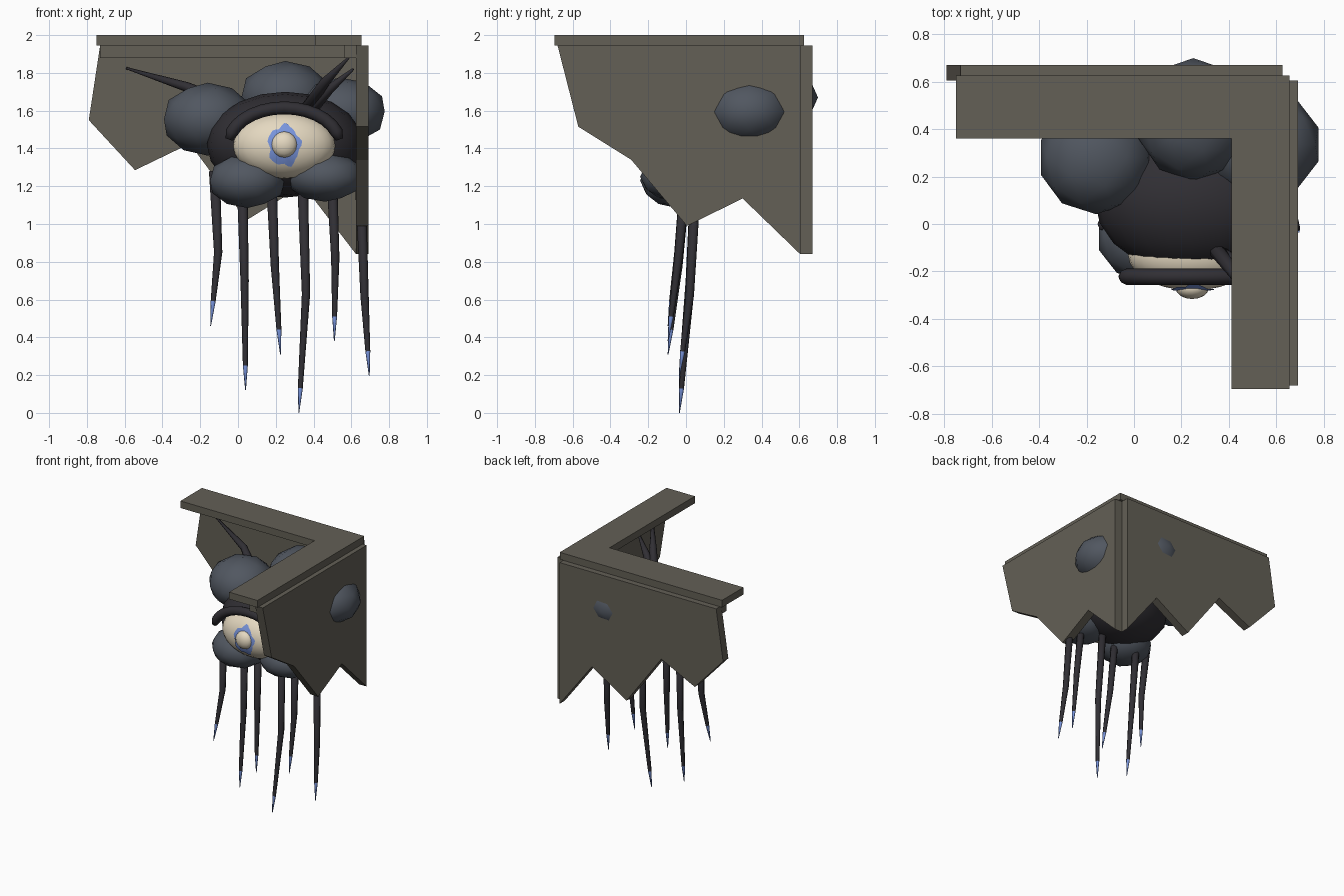
import bpy, bmesh, math
from mathutils import Vector, Matrix

if "Cube" in bpy.data.objects:
    bpy.data.objects.remove(bpy.data.objects["Cube"])


def material(name, rgb):
    m = bpy.data.materials.new(name)
    m.diffuse_color = (*rgb, 1)
    m.use_nodes = True
    m.node_tree.nodes["Principled BSDF"].inputs["Base Color"].default_value = m.diffuse_color
    return m


STONE = material("stone", (0.125, 0.115, 0.092))
SLATE = material("slate_flesh", (0.082, 0.095, 0.118))
DARK = material("dark_flesh", (0.030, 0.028, 0.034))
CREAM = material("cream_eye", (0.78, 0.69, 0.53))
BLUE = material("blue", (0.19, 0.30, 0.72))


def finish(name, bm, mats, smooth=False):
    bmesh.ops.recalc_face_normals(bm, faces=bm.faces)
    me = bpy.data.meshes.new(name)
    for f in bm.faces:
        f.smooth = smooth
    bm.to_mesh(me)
    bm.free()
    for m in mats:
        me.materials.append(m)
    ob = bpy.data.objects.new(name, me)
    bpy.context.collection.objects.link(ob)
    return ob


def prism(name, pts, move):
    """Extrude a closed outline along a vector."""
    bm = bmesh.new()
    face = bm.faces.new([bm.verts.new(p) for p in pts])
    ext = bmesh.ops.extrude_face_region(bm, geom=[face])
    verts = [g for g in ext["geom"] if isinstance(g, bmesh.types.BMVert)]
    bmesh.ops.translate(bm, verts=verts, vec=move)
    bmesh.ops.triangulate(bm, faces=[f for f in bm.faces if len(f.verts) > 4])
    return finish(name, bm, [STONE])


def box(name, lo, hi):
    x0, y0, z0 = lo
    x1, y1, z1 = hi
    return prism(name, [(x0, y0, z0), (x1, y0, z0), (x1, y1, z0), (x0, y1, z0)],
                 (0, 0, z1 - z0))


def ball(name, centre, radii, mat, segs=0):
    """Ellipsoid: faceted ico sphere, or a rounder one with its poles on y."""
    bm = bmesh.new()
    if segs:
        bmesh.ops.create_uvsphere(bm, u_segments=segs, v_segments=segs // 2, radius=1)
        bmesh.ops.rotate(bm, verts=bm.verts, matrix=Matrix.Rotation(math.pi / 2, 3, "X"))
    else:
        bmesh.ops.create_icosphere(bm, subdivisions=2, radius=1.015)
    bmesh.ops.scale(bm, verts=bm.verts, vec=radii)
    bmesh.ops.translate(bm, verts=bm.verts, vec=centre)
    return finish(name, bm, [mat], True)


def tube(name, path, radii, mats, tip_from=None, sides=8):
    """Tapered tube through points; rings from tip_from on use the second material."""
    bm = bmesh.new()
    path = [Vector(p) for p in path]
    rings = []
    for i, p in enumerate(path):
        d = (path[min(i + 1, len(path) - 1)] - path[max(i - 1, 0)]).normalized()
        u = d.cross(Vector((0, 1, 0))).normalized()
        v = d.cross(u)
        rings.append([bm.verts.new(p + radii[i] * (math.cos(a) * u + math.sin(a) * v))
                      for a in (2 * math.pi * k / sides for k in range(sides))])
    for i in range(len(rings) - 1):
        for k in range(sides):
            j = (k + 1) % sides
            f = bm.faces.new((rings[i][k], rings[i][j], rings[i + 1][j], rings[i + 1][k]))
            f.material_index = int(tip_from is not None and i >= tip_from)
    for r, end in ((rings[0], 0), (rings[-1], 1)):
        f = bm.faces.new(r)
        f.material_index = int(tip_from is not None and end)
    return finish(name, bm, mats, True)


# Broken wall panels meeting at the corner
back = [(-0.73, 1.945), (-0.79, 1.55), (-0.545, 1.285), (-0.255, 1.425), (0.045, 1.02),
        (0.345, 1.205), (0.625, 0.84), (0.625, 1.945)]
prism("back_wall", [(x, 0.605, z) for x, z in back], (0, 0.065, 0))
side = [(-0.68, 1.945), (-0.57, 1.515), (-0.29, 1.34), (0.005, 0.99), (0.30, 1.135),
        (0.605, 0.84), (0.605, 1.945)]
prism("side_wall", [(0.625, y, z) for y, z in side], (0.065, 0, 0))

# L-shaped ledge with a trim strip under it
box("back_ledge", (-0.75, 0.36, 1.945), (0.41, 0.625, 2.0))
box("side_ledge", (0.41, -0.695, 1.945), (0.655, 0.625, 2.0))
box("back_trim", (-0.73, 0.54, 1.88), (0.56, 0.605, 1.945))
box("side_trim", (0.56, -0.66, 1.88), (0.625, 0.605, 1.945))

# Body and swollen lobes
ball("body", (0.25, 0.10, 1.42), (0.415, 0.31, 0.28), DARK, 20)
ball("left_lobe", (-0.16, 0.28, 1.555), (0.24, 0.235, 0.19), SLATE)
ball("top_lobe", (0.25, 0.44, 1.67), (0.24, 0.255, 0.19), SLATE)
ball("right_lobe", (0.54, 0.335, 1.595), (0.245, 0.23, 0.178), SLATE)
ball("lower_left_lobe", (0.05, -0.05, 1.23), (0.205, 0.19, 0.143), SLATE)
ball("lower_right_lobe", (0.46, -0.05, 1.25), (0.205, 0.19, 0.13), SLATE)

# Eye and pupil
EYE, EYE_R = Vector((0.245, -0.13, 1.415)), Vector((0.27, 0.15, 0.175))
ball("eye", EYE, EYE_R, CREAM, 28)
ball("pupil", (0.245, -0.27, 1.42), (0.07, 0.046, 0.07), CREAM, 16)

# Ragged iris ring laid over the eye surface
bm = bmesh.new()
N = 32
loops = []
for s in (0.5, 0.75, 1.0):
    loop = []
    for k in range(N):
        a = 2 * math.pi * k / N
        ragged = 1 + 0.09 * math.sin(5 * a + 0.8) + 0.05 * math.sin(9 * a)
        x, z = 0.085 * s * ragged * math.cos(a), 0.108 * s * ragged * math.sin(a)
        y = -EYE_R.y * math.sqrt(1 - (x / EYE_R.x) ** 2 - (z / EYE_R.z) ** 2) - 0.006
        loop.append(bm.verts.new(EYE + Vector((x, y, z))))
    loops.append(loop)
for a, b in zip(loops, loops[1:]):
    for k in range(N):
        j = (k + 1) % N
        bm.faces.new((a[k], a[j], b[j], b[k]))
finish("iris", bm, [BLUE], True)

# Upper eyelid arc
arc = [math.radians(172 - 164 * i / 14) for i in range(15)]
tube("eyelid", [(0.245 + 0.295 * math.cos(a), -0.222, 1.42 + 0.195 * math.sin(a)) for a in arc],
     [0.02] + [0.034] * 13 + [0.02], [DARK])

# Hanging tentacles with blue tips: (top x, bend x, bend z, tip x, tip z)
legs = [(-0.125, -0.105, 0.85, -0.145, 0.46), (0.02, 0.035, 0.70, 0.04, 0.12),
        (0.175, 0.195, 0.78, 0.225, 0.31), (0.34, 0.36, 0.63, 0.322, 0.0),
        (0.495, 0.515, 0.82, 0.51, 0.38), (0.645, 0.67, 0.62, 0.695, 0.195)]
for i, (x0, x1, z1, x2, z2) in enumerate(legs):
    y0, y1, y2 = (0.0, -0.04, -0.095) if i % 2 == 0 else (0.055, 0.02, -0.035)
    zt = z2 + 0.13
    t = (z1 - zt) / (z1 - z2)
    tip = (x1 + (x2 - x1) * t, y1 + (y2 - y1) * t, zt)
    tube(f"tentacle_{i + 1}", [(x0, y0, 1.28), (x1, y1, z1), tip, (x2, y2, z2)],
         [0.029, 0.022, 0.013, 0.002], [DARK, BLUE], 2)

# Raised spikes on the upper body
spikes = [((-0.12, 0.34, 1.66), (-0.27, 0.46, 1.725), (-0.59, 0.58, 1.825)),
          ((0.34, -0.10, 1.58), (0.46, -0.25, 1.75), (0.585, -0.42, 1.88)),
          ((0.36, -0.12, 1.57), (0.48, -0.20, 1.71), (0.61, -0.28, 1.82))]
for i, path in enumerate(spikes):
    tube(f"spike_{i + 1}", path, [0.034, 0.026, 0.006], [DARK])
